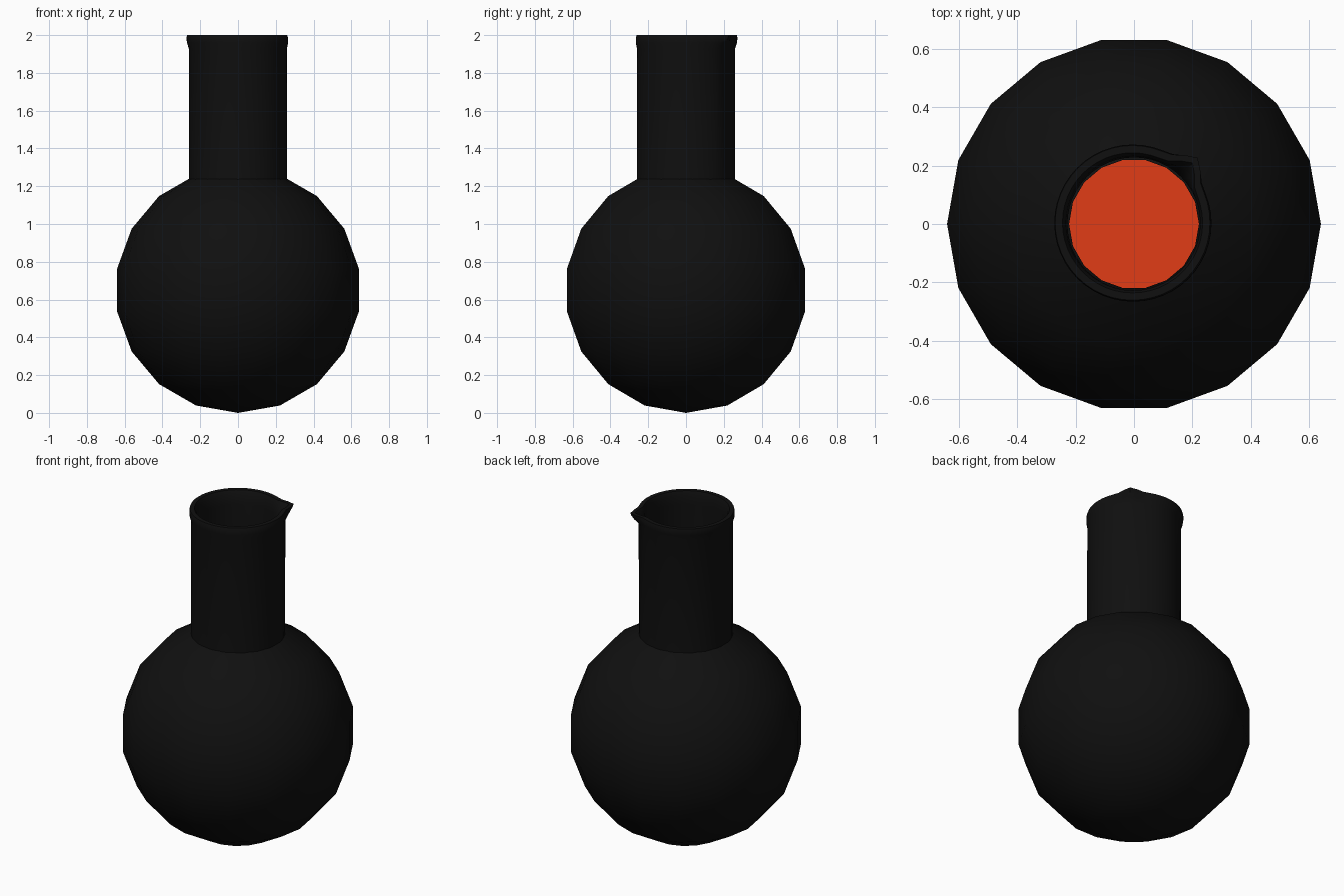
import bpy, bmesh
from math import pi, sin, cos, radians, exp

if "Cube" in bpy.data.objects:
    bpy.data.objects.remove(bpy.data.objects["Cube"])


def material(name, color):
    m = bpy.data.materials.new(name)
    m.diffuse_color = color
    m.use_nodes = True
    m.node_tree.nodes["Principled BSDF"].inputs["Base Color"].default_value = m.diffuse_color
    return m


glass = material("dark_glass", (0.005, 0.005, 0.005, 1))
orange = material("orange_liquid", (0.75, 0.045, 0.008, 1))


def lathe(name, profile, sides, mat, closed=False, shape=None, smooth=30):
    """Spin (radius, z) points around z; shape() may push each point."""
    bm = bmesh.new()
    rings = []
    for r, z in profile:
        if r == 0:
            v = bm.verts.new((0, 0, z))
            rings.append([v] * sides)
            continue
        ring = []
        for i in range(sides):
            a = 2 * pi * i / sides
            p = shape(r, z, a) if shape else (r * cos(a), r * sin(a), z)
            ring.append(bm.verts.new(p))
        rings.append(ring)
    pairs = list(zip(rings, rings[1:]))
    if closed:
        pairs.append((rings[-1], rings[0]))
    for lo, hi in pairs:
        for i in range(sides):
            j = (i + 1) % sides
            quad = list(dict.fromkeys((lo[i], lo[j], hi[j], hi[i])))
            bm.faces.new(quad)
    bmesh.ops.recalc_face_normals(bm, faces=bm.faces)
    me = bpy.data.meshes.new(name)
    bm.to_mesh(me)
    bm.free()
    ob = bpy.data.objects.new(name, me)
    bpy.context.collection.objects.link(ob)
    me.materials.append(mat)
    bpy.ops.object.select_all(action='DESELECT')
    ob.select_set(True)
    bpy.context.view_layer.objects.active = ob
    bpy.ops.object.shade_smooth_by_angle(angle=radians(smooth))
    return ob


def arc(radius, stop):
    """Sphere profile from the bottom pole upward in 20 degree steps."""
    pts = [(0, 0.65 - radius)]
    for d in range(-70, stop + 1, 20):
        pts.append((radius * cos(radians(d)), 0.65 + radius * sin(radians(d))))
    return pts


# Round body, open where the neck sits
lathe("round_body", arc(0.65, 70), 18, glass)

# Liquid filling the lower half, with a flat surface
lathe("liquid", arc(0.62, 10) + [(0, 0.65 + 0.62 * sin(radians(10)))], 18, orange)


# Neck tube with a flared lip pulled into a pouring spout at 45 degrees
def lip(r, z, a):
    t = max(0, (z - 1.92) / 0.08)
    d = (a - pi / 4 + pi) % (2 * pi) - pi
    r += 0.05 * t * exp(-(d / 0.17) ** 2)
    return (r * cos(a) - 0.005 * t, r * sin(a) + 0.004 * t, z)


lathe("neck", [(0.26, 1.22), (0.26, 1.93), (0.268, 1.96), (0.269, 1.985),
               (0.265, 2.0), (0.24, 2.0), (0.23, 1.975), (0.228, 1.92),
               (0.228, 1.22)], 48, glass, closed=True, shape=lip, smooth=40)
